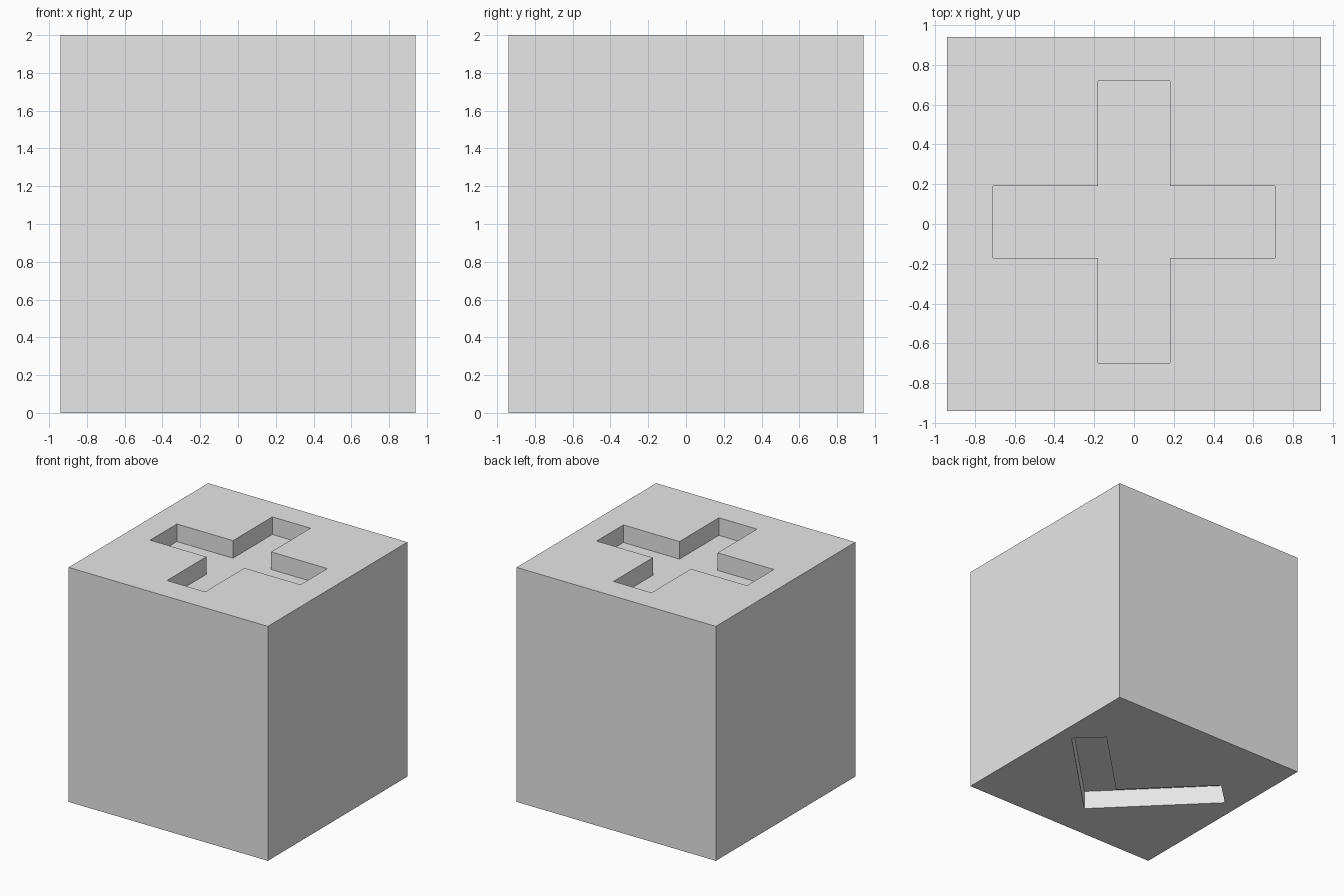
import bpy
import bmesh

default = bpy.data.objects.get("Cube")
if default:
    bpy.data.objects.remove(default, do_unlink=True)

SIDE, HEIGHT = 0.94, 2.0      # half width and full height of the block
PLUS_DEPTH, CHEVRON_DEPTH = 0.15, 0.16

grey = bpy.data.materials.new("light_grey")
grey.use_nodes = True
grey.diffuse_color = (0.8, 0.8, 0.8, 1)
grey.node_tree.nodes["Principled BSDF"].inputs["Base Color"].default_value = (0.8, 0.8, 0.8, 1)


def prism(name, outline, bottom, top):
    """Extrude a flat outline from one height to another."""
    bm = bmesh.new()
    face = bm.faces.new([bm.verts.new((x, y, bottom)) for x, y in outline])
    out = bmesh.ops.extrude_face_region(bm, geom=[face])
    moved = [v for v in out["geom"] if isinstance(v, bmesh.types.BMVert)]
    bmesh.ops.translate(bm, verts=moved, vec=(0, 0, top - bottom))
    bmesh.ops.recalc_face_normals(bm, faces=bm.faces)
    mesh = bpy.data.meshes.new(name)
    bm.to_mesh(mesh)
    bm.free()
    mesh.materials.append(grey)
    obj = bpy.data.objects.new(name, mesh)
    bpy.context.collection.objects.link(obj)
    return obj


def carve(target, cutter):
    """Cut the recess into the block and discard the cutter."""
    cutter.hide_render = True
    mod = target.modifiers.new(cutter.name, "BOOLEAN")
    mod.operation = "DIFFERENCE"
    mod.solver = "EXACT"
    mod.object = cutter
    bpy.context.view_layer.objects.active = target
    bpy.ops.object.modifier_apply(modifier=mod.name)
    bpy.data.objects.remove(cutter, do_unlink=True)


# Main block
block = prism("block", [(-SIDE, -SIDE), (SIDE, -SIDE), (SIDE, SIDE), (-SIDE, SIDE)], 0, HEIGHT)

# Plus-shaped recess in the top: one arm outline turned four times
arm, half, shift = 0.71, 0.18, 0.01
plus = []
x_axis = (1, 0)
for _ in range(4):
    c, s = x_axis
    for u, v in ((arm, -half), (arm, half), (half, half)):
        plus.append((u * c - v * s, u * s + v * c + shift))
    x_axis = (-s, c)
carve(block, prism("plus_cutter", plus, HEIGHT - PLUS_DEPTH, HEIGHT + 0.1))

# Chevron recess in the underside: half outline mirrored across x
right_half = [(0.81, 0.18), (0.606, 0.375)]
chevron = [(0, -0.625)] + right_half + [(0, -0.225)]
chevron += [(-x, y) for x, y in reversed(right_half)]
carve(block, prism("chevron_cutter", chevron, -0.1, CHEVRON_DEPTH))
